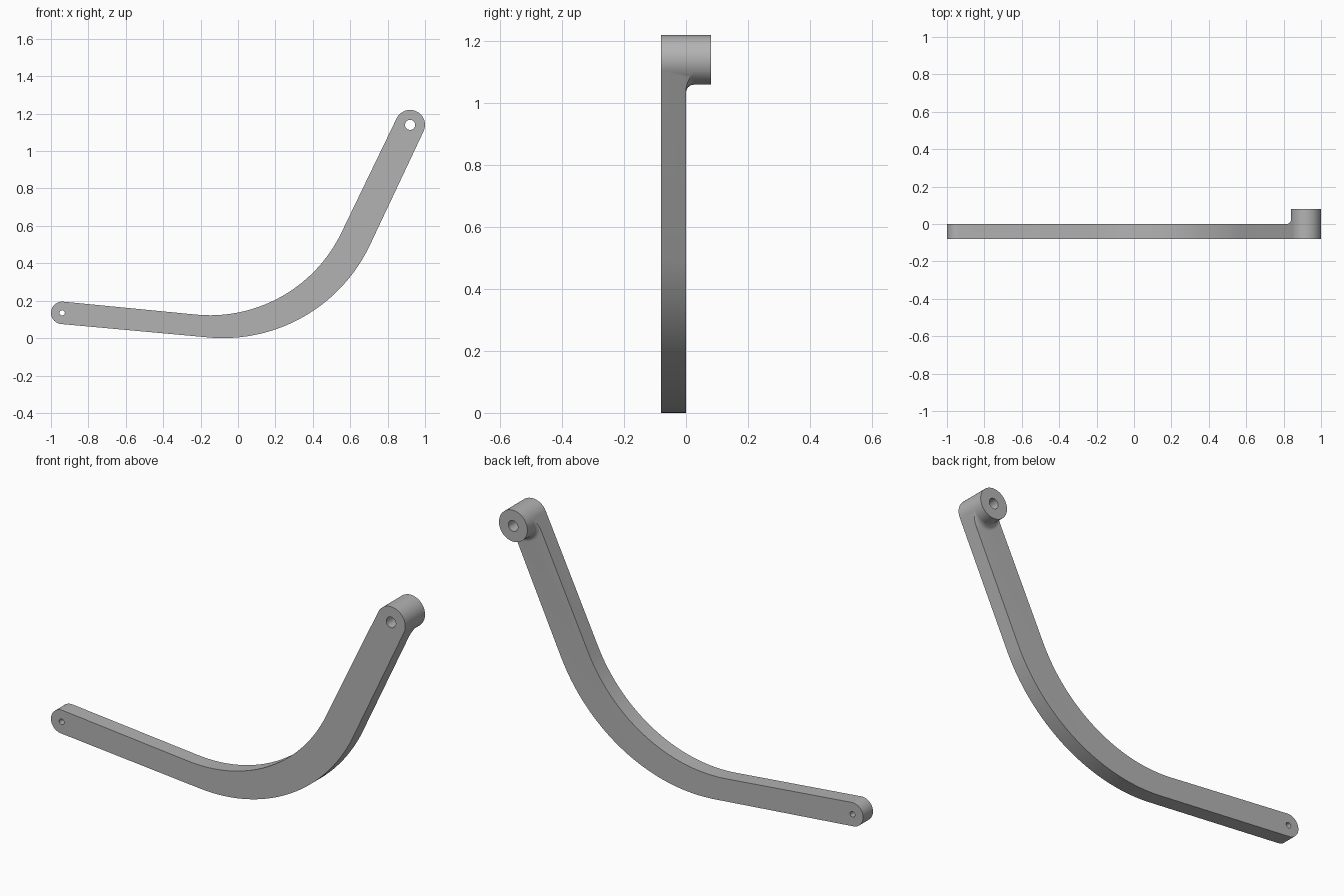
import bpy, bmesh
from math import sin, cos, pi, radians

if "Cube" in bpy.data.objects:
    bpy.data.objects.remove(bpy.data.objects["Cube"])

grey = bpy.data.materials.new("plain grey")
grey.use_nodes = True
grey.diffuse_color = (0.45, 0.45, 0.45, 1)
grey.node_tree.nodes["Principled BSDF"].inputs["Base Color"].default_value = (0.45, 0.45, 0.45, 1)

TIP = (-0.94, 0.135)     # centre of the thin end
BOSS = (0.92, 1.14)      # centre of the thick end
BACK, FRONT, BOSS_BACK = 0.0, -0.08, 0.08


def make_object(name, bm):
    bmesh.ops.recalc_face_normals(bm, faces=bm.faces)
    mesh = bpy.data.meshes.new(name)
    bm.to_mesh(mesh)
    bm.free()
    mesh.materials.append(grey)
    obj = bpy.data.objects.new(name, mesh)
    bpy.context.collection.objects.link(obj)
    return obj


def arc(centre, radius, start, end, steps):
    angles = [radians(start + (end - start) * i / steps) for i in range(steps + 1)]
    return [(centre[0] + radius * cos(a), centre[1] + radius * sin(a)) for a in angles]


def prism(name, outline, y0, y1):
    bm = bmesh.new()
    face = bm.faces.new([bm.verts.new((x, y0, z)) for x, z in outline])
    extruded = bmesh.ops.extrude_face_region(bm, geom=[face])["geom"]
    verts = [v for v in extruded if isinstance(v, bmesh.types.BMVert)]
    bmesh.ops.translate(bm, verts=verts, vec=(0, y1 - y0, 0))
    return make_object(name, bm)


def ring(name, centre, profile, steps):
    # Closed (radius, y) profile revolved about an axis along y
    bm = bmesh.new()
    loops = [[bm.verts.new((centre[0] + r * cos(2 * pi * i / steps), y,
                            centre[1] + r * sin(2 * pi * i / steps)))
              for r, y in profile] for i in range(steps)]
    n = len(profile)
    for i in range(steps):
        a, b = loops[i], loops[(i + 1) % steps]
        for j in range(n):
            k = (j + 1) % n
            bm.faces.new((a[j], a[k], b[k], b[j]))
    return make_object(name, bm)


def cut(target, cutter):
    mod = target.modifiers.new(cutter.name, "BOOLEAN")
    mod.operation = "DIFFERENCE"
    mod.solver = "EXACT"
    mod.object = cutter
    bpy.context.view_layer.objects.active = target
    bpy.ops.object.modifier_apply(modifier=mod.name)
    bpy.data.objects.remove(cutter)


# Bent arm outline: lower bend, thick end, upper bend, thin end
outline = (arc((-0.08, 0.869), 0.869, 264.8, 334.6, 36)
           + arc(BOSS, 0.08, -25.4, 154.6, 32)
           + arc((-0.15, 0.902), 0.78, 334.6, 264.6, 36)
           + arc(TIP, 0.06, 84.6, 264.8, 28))
arm = prism("bent_arm", outline, FRONT, BOSS_BACK)

# Clear the back down to the arm, leaving the boss with a filleted foot
fillet = arc((0.1062, 0.026), 0.026, 270, 180, 8)
clearance = ring("clearance", BOSS, fillet + [(0.0802, 0.2), (3, 0.2), (3, BACK)], 96)
cut(arm, clearance)

# Pin holes
for name, centre, radius in (("tip_hole", TIP, 0.014), ("boss_hole", BOSS, 0.027)):
    cut(arm, prism(name, arc(centre, radius, 0, 348.75, 31), -0.2, 0.2))

# Smooth curves, sharp edges
bpy.ops.object.select_all(action="DESELECT")
arm.select_set(True)
bpy.context.view_layer.objects.active = arm
bpy.ops.object.shade_smooth_by_angle(angle=radians(30))
